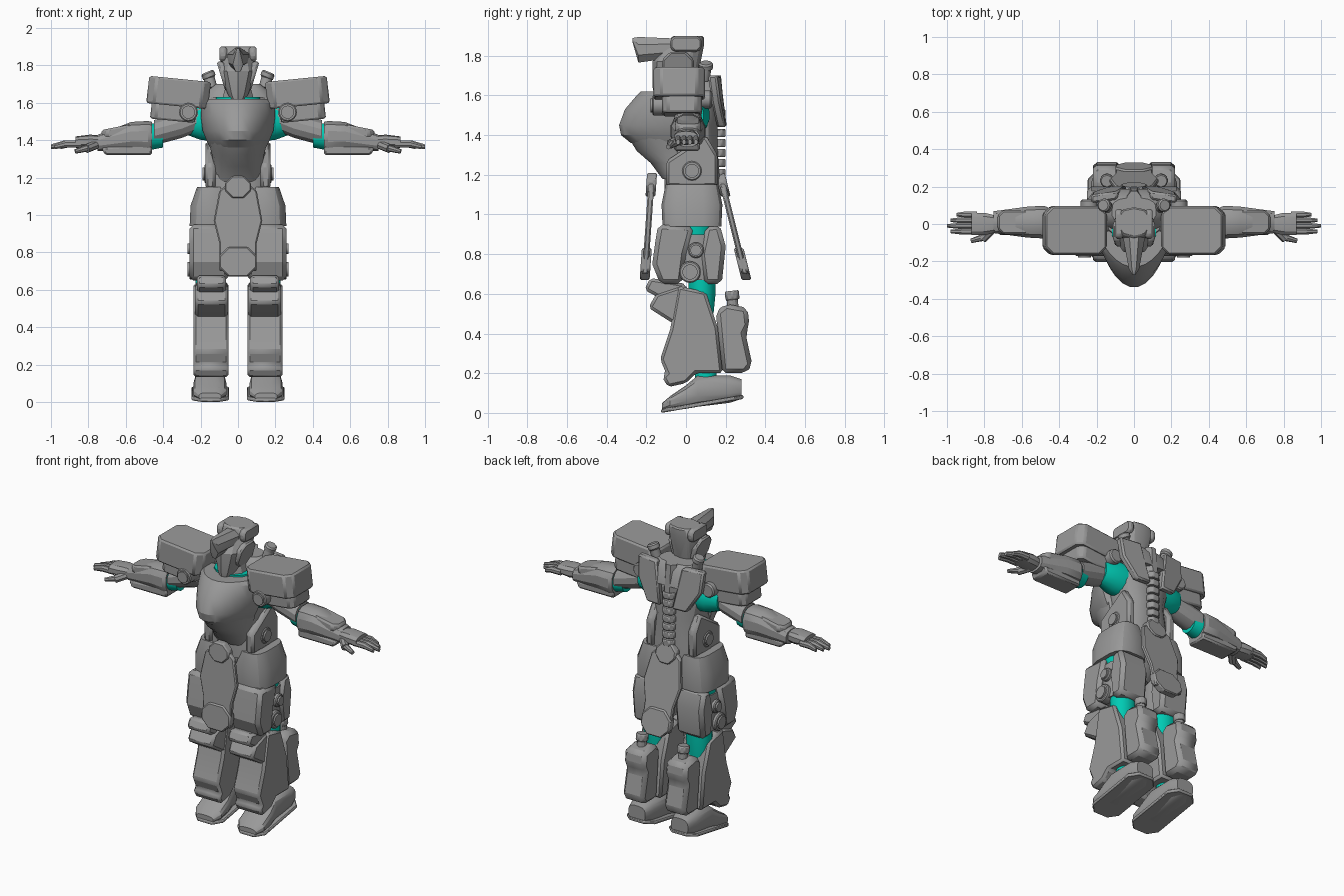
import bpy, bmesh
from math import sin, cos, pi, radians
from mathutils import Vector

cube = bpy.data.objects.get("Cube")
if cube:
    bpy.data.objects.remove(cube, do_unlink=True)


def material(name, rgb):
    mat = bpy.data.materials.new(name)
    mat.use_nodes = True
    colour = (*rgb, 1)
    mat.diffuse_color = colour
    mat.node_tree.nodes["Principled BSDF"].inputs["Base Color"].default_value = colour
    return mat


GREY = material("armour grey", (.32, .32, .32))
TEAL = material("undersuit teal", (0, .6, .46))
parts = []


def place(axis, along, u, v):
    """Turn a position along an axis plus two cross coordinates into a point."""
    return {"X": (along, u, v), "Y": (u, along, v), "Z": (u, v, along)}[axis]


def skin(name, rings, mat=GREY, mirror=False, bevel=0):
    """Join equal rings of points into a closed solid."""
    bm = bmesh.new()
    loops = [[bm.verts.new(point) for point in ring] for ring in rings]
    for lower, upper in zip(loops, loops[1:]):
        for i in range(len(lower)):
            j = i - 1
            bm.faces.new((lower[i], lower[j], upper[j], upper[i]))
    bm.faces.new(loops[0])
    bm.faces.new(loops[-1])
    bmesh.ops.recalc_face_normals(bm, faces=bm.faces)
    mesh = bpy.data.meshes.new(name)
    bm.to_mesh(mesh)
    bm.free()
    mesh.materials.append(mat)
    obj = bpy.data.objects.new(name, mesh)
    bpy.context.collection.objects.link(obj)
    if bevel:
        modifier = obj.modifiers.new("Bevel", "BEVEL")
        modifier.width = bevel
        modifier.segments = 1
        modifier.limit_method = "ANGLE"
    if mirror:
        obj.modifiers.new("Mirror", "MIRROR")
    parts.append(obj)


def loft(name, axis, centre, sections, sides=16, power=1, sharp=1, back=1, **options):
    """Superellipse sections: position, two radii and an optional shift of the second centre."""
    def ring(along, width, depth, shift=0):
        points = []
        for i in range(sides):
            angle = 2 * pi * (i + .5) / sides
            c, s = cos(angle), sin(angle)
            c = abs(c) ** power * (1 if c > 0 else -1)
            s = back * s ** power if s > 0 else -abs(s) ** (power * sharp)
            points.append(place(axis, along, centre[0] + width * c, centre[1] + shift + depth * s))
        return points
    skin(name, [ring(*section) for section in sections], **options)


def plate(name, axis, outline, low, high, warp=None, bevel=.01, **options):
    """Extrude an outline along an axis, then optionally warp it."""
    rings = [[place(axis, along, u, v) for u, v in outline] for along in (low, high)]
    if warp:
        rings = [[warp(*point) for point in ring] for ring in rings]
    skin(name, rings, bevel=bevel, **options)


def rod(name, start, end, radius, tip=1, sides=16, **options):
    """Straight, optionally tapered cylinder between two points."""
    start, end = Vector(start), Vector(end)
    turn = (end - start).to_track_quat("Z", "Y")
    angles = [2 * pi * i / sides for i in range(sides)]
    rings = [[point + turn @ Vector((size * cos(angle), size * sin(angle), 0)) for angle in angles]
             for point, size in ((start, radius), (end, radius * tip))]
    skin(name, rings, mirror=True, **options)


def boss(name, start, end, radius):
    """Round joint cover: broad rim with a smaller raised hub."""
    start, end = Vector(start), Vector(end)
    rod(name + "_rim", start, end, radius, bevel=.006)
    rod(name + "_hub", start, end + (end - start).normalized() * .01, radius * .7)


def both(half):
    """Complete a symmetric outline from its right half."""
    return half + [(-u, v) for u, v in reversed(half)]


def octagon(u, v, width, height, cut):
    """Rectangle with cut corners, given by centre and half sizes."""
    half = [(width - cut, -height), (width, cut - height), (width, height - cut), (width - cut, height)]
    return [(u + a, v + b) for a, b in both(half)]


# Undersuit, showing only at the joints
suit = dict(mat=TEAL, mirror=True)
loft("neck_suit", "Z", (0, -.04), [(1.5, .13, .1), (1.63, .12, .1)], mat=TEAL)
loft("armpit_suit", "X", (.03, 1.5), [(.1, .09, .11), (.2, .09, .1), (.28, .06, .07)], **suit)
loft("elbow_suit", "X", (.01, 1.42), [(.4, .06, .06), (.5, .08, .08)], **suit)
loft("hip_joint_suit", "Z", (.15, .05), [(.87, .08, .08), (1, .09, .1)], **suit)
loft("knee_suit", "Z", (.15, .08), [(.5, .07, .06), (.6, .08, .07), (.7, .08, .07)], **suit)
loft("ankle_suit", "Z", (.15, .1), [(.1, .05, .06), (.3, .05, .05)], **suit)

# Torso
loft("torso", "Z", (0, .03), [(1.1, .18, .14), (1.2, .17, .14), (1.35, .145, .13), (1.45, .17, .13),
                              (1.57, .18, .12), (1.63, .15, .1)], power=.75)
loft("chest_shell", "Z", (0, -.06), [(1.36, .15, .22), (1.4, .17, .27), (1.45, .19, .28), (1.53, .2, .25),
                                     (1.6, .2, .19), (1.62, .18, .17)], sides=28, sharp=1.5, back=.2)
loft("abdomen_plate", "Z", (0, -.05), [(1.18, .12, .07), (1.26, .13, .13), (1.32, .14, .2), (1.4, .16, .25)],
     sides=24, sharp=1.1, back=.2)
plate("flank_plate", "X", [(-.1, 1.14), (.16, 1.14), (.16, 1.3), (.1, 1.4), (-.1, 1.27)],
      .12, .175, mirror=True, bevel=.015)
boss("waist_joint", (.1, .03, 1.22), (.18, .03, 1.22), .05)
plate("shoulder_blade", "Y", [(.04, 1.44), (.14, 1.44), (.22, 1.57), (.23, 1.7), (.09, 1.7)], .13, .175,
      warp=lambda x, y, z: (x, y + .12 * (1.7 - z) - .15 * max(x - .1, 0), z), mirror=True)
loft("yoke", "Z", (0, .07), [(1.57, .21, .12), (1.66, .17, .1), (1.7, .12, .07)], power=.7)
loft("gorget", "Z", (0, -.05), [(1.58, .1, .1), (1.72, .06, .06)], sides=10)
for i in range(7):
    base = 1.19 + i * .05
    plate("spine_segment", "Z", octagon(0, .16, .04, .04, .02), base, base + .04, bevel=.005)
loft("back_column", "Z", (0, .13), [(1.5, .05, .07), (1.7, .04, .05)], sides=8)

# Head
loft("helmet", "Z", (0, -.02), [(1.62, .05, .07), (1.7, .08, .08), (1.85, .1, .09, .02), (1.9, .09, .08, .03)],
     sides=10, power=.8, bevel=.008)
loft("face_mask", "Z", (0, -.07), [(1.6, .03, .04, -.05), (1.65, .06, .07, -.03), (1.77, .1, .1), (1.84, .08, .09, .04)],
     sides=10, sharp=1.3)
loft("visor_beak", "Y", (0, 1.84), [(-.27, .01, .01, .04), (-.24, .03, .07, -.01), (-.04, .07, .05)], sides=8)
plate("cheek_guard", "X", octagon(-.04, 1.74, .08, .08, .04), .06, .1,
      warp=lambda x, y, z: (x + .3 * (z - 1.77), y, z), mirror=True)
plate("brow_fin", "X", octagon(0, 1.86, .08, .04, .02), .06, .1, mirror=True)
rod("neck_peg", (.14, .09, 1.68), (.16, .1, 1.75), .03)
rod("neck_peg_cap", (.15, .1, 1.73), (.165, .1, 1.765), .036, bevel=.008)

# Shoulders
rise = lambda x, y, z: (x - .12 * (z - 1.58), y, z + .1 * (x - .2))
plate("shoulder_pad", "Z", octagon(.325, -.035, .165, .13, .04), 1.57, 1.715, warp=rise, mirror=True)
plate("shoulder_block", "Z", octagon(.34, -.02, .12, .1, .03), 1.49, 1.6, warp=rise, mirror=True)
boss("shoulder_joint", (.265, 0, 1.55), (.265, -.17, 1.55), .05)
rod("shoulder_rear_pin", (.24, 0, 1.58), (.24, .13, 1.58), .045, bevel=.008)

# Arms
loft("upper_arm", "X", (.01, 1.44), [(.2, .06, .07, .08), (.3, .07, .07, .04), (.45, .08, .07)], sides=12, mirror=True)
loft("forearm", "X", (.01, 1.42), [(.46, .08, .08), (.48, .09, .085), (.57, .085, .08), (.75, .06, .045, -.035)],
     sides=12, power=.8, mirror=True)
plate("forearm_under_guard", "Y", [(.46, 1.32), (.71, 1.32), (.73, 1.36), (.46, 1.38)], -.06, .07, mirror=True)
plate("forearm_top_guard", "Z", octagon(.64, .01, .09, .065, .03), 1.42, 1.47,
      warp=lambda x, y, z: (x, y, z + .2 * (.65 - x)), mirror=True)

# Hands
loft("palm", "X", (0, 1.39), [(.73, .045, .035), (.79, .06, .04), (.87, .06, .03)], sides=10, power=.8, mirror=True)
for i, reach in enumerate((.95, .98, 1, .98)):
    middle = (.86 + reach) / 2
    loft("finger", "X", (.05 - .03 * i, 1.38), [(.84, .018, .02), (middle, .018, .02), (reach, .01, .014, -.015)],
         sides=8, mirror=True)
rod("thumb", (.76, -.03, 1.375), (.81, -.08, 1.355), .024, sides=8)
rod("thumb_tip", (.8, -.07, 1.36), (.87, -.09, 1.34), .02, tip=.6, sides=8)

# Hips and hanging skirts
loft("pelvis", "Z", (0, .03), [(.86, .05, .06), (.95, .12, .12), (1.14, .17, .13)], power=.8)
loft("hip_shell", "Z", (.14, .03), [(.94, .12, .15), (1.05, .115, .155), (1.15, .08, .135)], power=.6, mirror=True)
panels = {"skirt": (both([(.1, .7), (.1, .85), (.13, .97), (.1, 1.13), (.05, 1.17)]), 0),
          "skirt_badge": (octagon(0, .75, .1, .08, .05), .01),
          "skirt_buckle": (octagon(0, 1.15, .07, .06, .04), .01)}
leans = {"front": (-.19, lambda x, y, z: (x, y + .07 * (z - 1.15), z)),
         "rear": (.17, lambda x, y, z: (x, y + .25 * (1.15 - z), z))}
for side, (y, lean) in leans.items():
    for label, (outline, grow) in panels.items():
        plate(side + "_" + label, "Y", outline, y - grow, y + .03 + grow, warp=lean, bevel=.007)

# Thighs and knees
loft("thigh_core", "Z", (.15, .045), [(.67, .09, .085), (.9, .09, .085)], power=.7, mirror=True)
plate("thigh_front_shell", "X", [(-.14, .95), (.04, .94), (0, .8), (-.02, .65), (-.13, .65), (-.17, .75), (-.155, .86)],
      .05, .26, mirror=True, bevel=.022)
plate("thigh_rear_shell", "X", [(.1, .94), (.17, .95), (.2, .84), (.18, .65), (.09, .65), (.07, .8)],
      .055, .25, mirror=True, bevel=.022)
boss("thigh_joint", (.2, .05, .82), (.26, .05, .82), .04)
boss("knee_joint", (.2, .02, .71), (.26, .02, .71), .055)
plate("knee_upper_guard", "X", [(-.18, .68), (0, .65), (0, .56), (-.1, .56), (-.21, .62)],
      .065, .22, mirror=True, bevel=.015)
plate("knee_lower_guard", "X", [(-.15, .6), (0, .65), (.03, .5), (0, .42), (-.08, .46), (-.19, .53)],
      .055, .23, mirror=True, bevel=.015)

# Shins and calf tanks
plate("shin", "X", [(-.04, .64), (.1, .61), (.16, .43), (.185, .2), (.05, .2), (0, .15), (-.09, .13), (-.12, .18),
                    (-.1, .2), (-.13, .27), (-.08, .42)], .05, .238, mirror=True, bevel=.026)
plate("calf_tank", "X", [(.15, .51), (.2, .55), (.31, .53), (.32, .44), (.3, .4), (.335, .24), (.3, .2), (.18, .2)],
      .07, .22, mirror=True, bevel=.03)
rod("tank_neck", (.145, .24, .5), (.145, .23, .6), .028, sides=12)
rod("tank_cap", (.145, .235, .57), (.145, .23, .615), .038, sides=8, bevel=.006)

# Feet
loft("foot", "Y", (.15, .1), [(-.12, .06, .02, -.07), (-.08, .09, .035, -.05), (0, .09, .06, -.02),
                              (.06, .08, .08, .01), (.22, .08, .07, .02), (.28, .06, .05, .02)], power=.7, mirror=True)
plate("sole", "Z", octagon(.148, .082, .1, .207, .05), 0, .02,
      warp=lambda x, y, z: (x, y, z + .17 * (y + .125)), mirror=True, bevel=.005)
plate("toe_cap", "X", [(-.11, .03), (-.1, .07), (.02, .13), (.04, .05)], .085, .21, mirror=True, bevel=.015)

# Smooth curved shells while keeping plate edges crisp
bpy.ops.object.select_all(action="DESELECT")
for obj in parts:
    obj.select_set(True)
bpy.context.view_layer.objects.active = parts[0]
bpy.ops.object.shade_smooth_by_angle(angle=radians(28))
